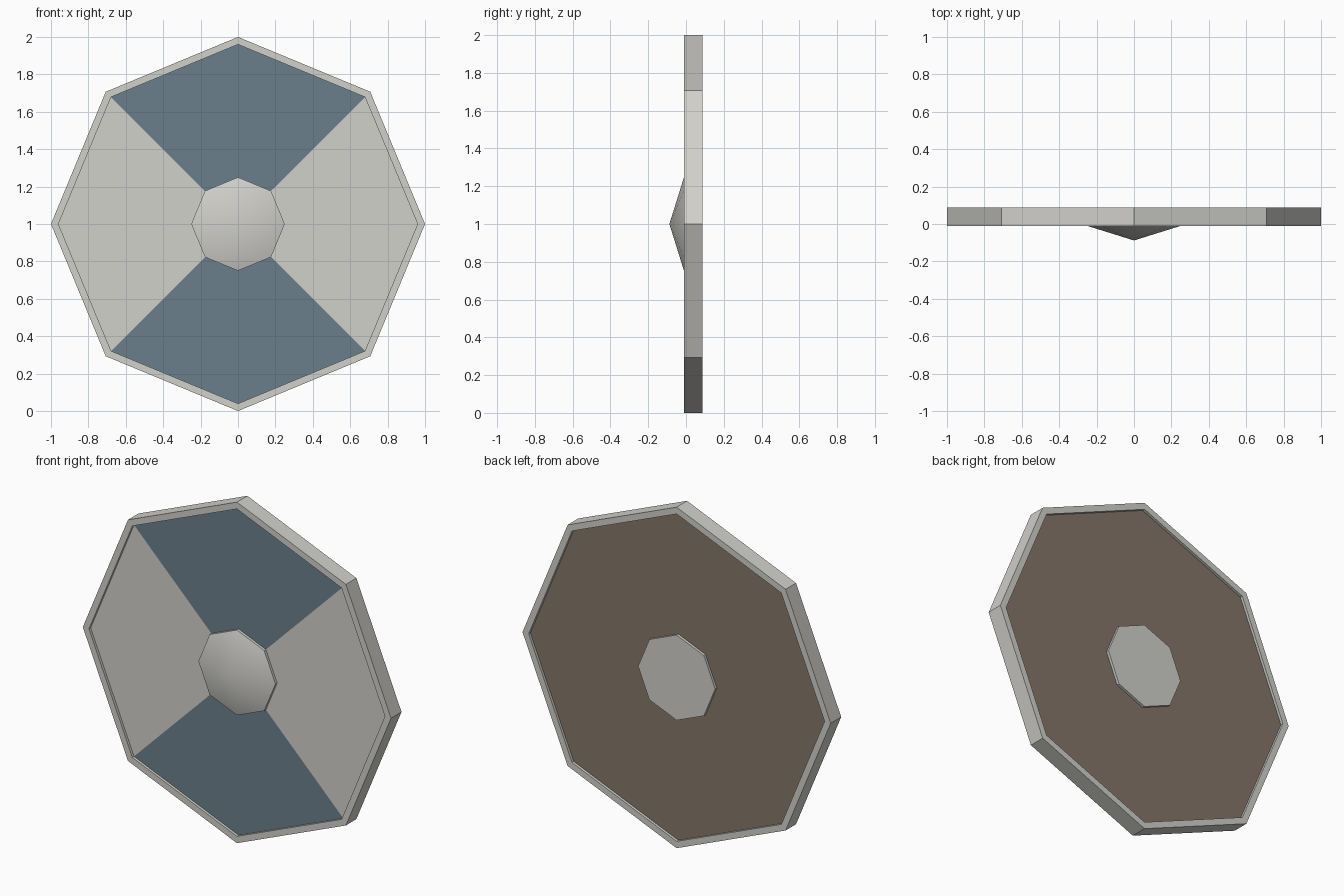
import bpy, bmesh
from math import sin, cos, pi, radians

cube = bpy.data.objects.get("Cube")
if cube:
    bpy.data.objects.remove(cube, do_unlink=True)

SIDES = 8
FRONT, BACK = -0.01, 0.087      # depth of the rim
RECESS = 0.016                  # panel set back from the rim


def material(name, rgb):
    m = bpy.data.materials.new(name)
    m.use_nodes = True
    color = (*rgb, 1)
    m.diffuse_color = color
    m.node_tree.nodes["Principled BSDF"].inputs["Base Color"].default_value = color
    return m


grey = material("pale grey", (0.64, 0.635, 0.60))
blue = material("slate blue", (0.148, 0.213, 0.265))
brown = material("dark brown", (0.23, 0.18, 0.138))


def lathe(name, profile, mats, closed=False):
    """Spin (radius, depth) points round the y axis; zero radius makes a tip."""
    bm = bmesh.new()
    rings = []
    for r, y in profile:
        if r == 0:
            rings.append([bm.verts.new((0, y, 1))] * SIDES)
        else:
            angles = [2 * pi * i / SIDES for i in range(SIDES)]
            rings.append([bm.verts.new((r * cos(a), y, 1 + r * sin(a))) for a in angles])
    pairs = list(zip(rings, rings[1:]))
    if closed:
        pairs.append((rings[-1], rings[0]))
    for a, b in pairs:
        for i in range(SIDES):
            j = (i + 1) % SIDES
            bm.faces.new(dict.fromkeys((a[i], a[j], b[j], b[i])))
    # Cap an open end so the part is solid
    if not closed and profile[-1][0] > 0:
        bm.faces.new(rings[-1])
    bmesh.ops.recalc_face_normals(bm, faces=bm.faces)
    mesh = bpy.data.meshes.new(name)
    bm.to_mesh(mesh)
    bm.free()
    for m in mats:
        mesh.materials.append(m)
    obj = bpy.data.objects.new(name, mesh)
    bpy.context.collection.objects.link(obj)
    return obj


# Outer rim
lathe("rim", [(1, FRONT), (1, BACK), (0.96, BACK), (0.96, FRONT)], [grey], closed=True)

# Recessed panel: painted wedges in front, brown behind
y0, y1 = FRONT + RECESS, BACK - RECESS
panel = lathe("panel", [(0.96, y0), (0.96, y1), (0.24, y1), (0.24, y0)],
              [grey, blue, brown], closed=True)
for f in panel.data.polygons:
    c = f.center
    if f.normal.y > 0.5:
        f.material_index = 2
    elif f.normal.y < -0.5 and abs(c.z - 1) > abs(c.x):
        f.material_index = 1

# Central boss with a smooth pointed front and a flat back
boss = lathe("boss", [(0, -0.088), (0.25, FRONT), (0.25, BACK)], [grey])
bpy.ops.object.select_all(action="DESELECT")
boss.select_set(True)
bpy.context.view_layer.objects.active = boss
bpy.ops.object.shade_smooth_by_angle(angle=radians(30))
